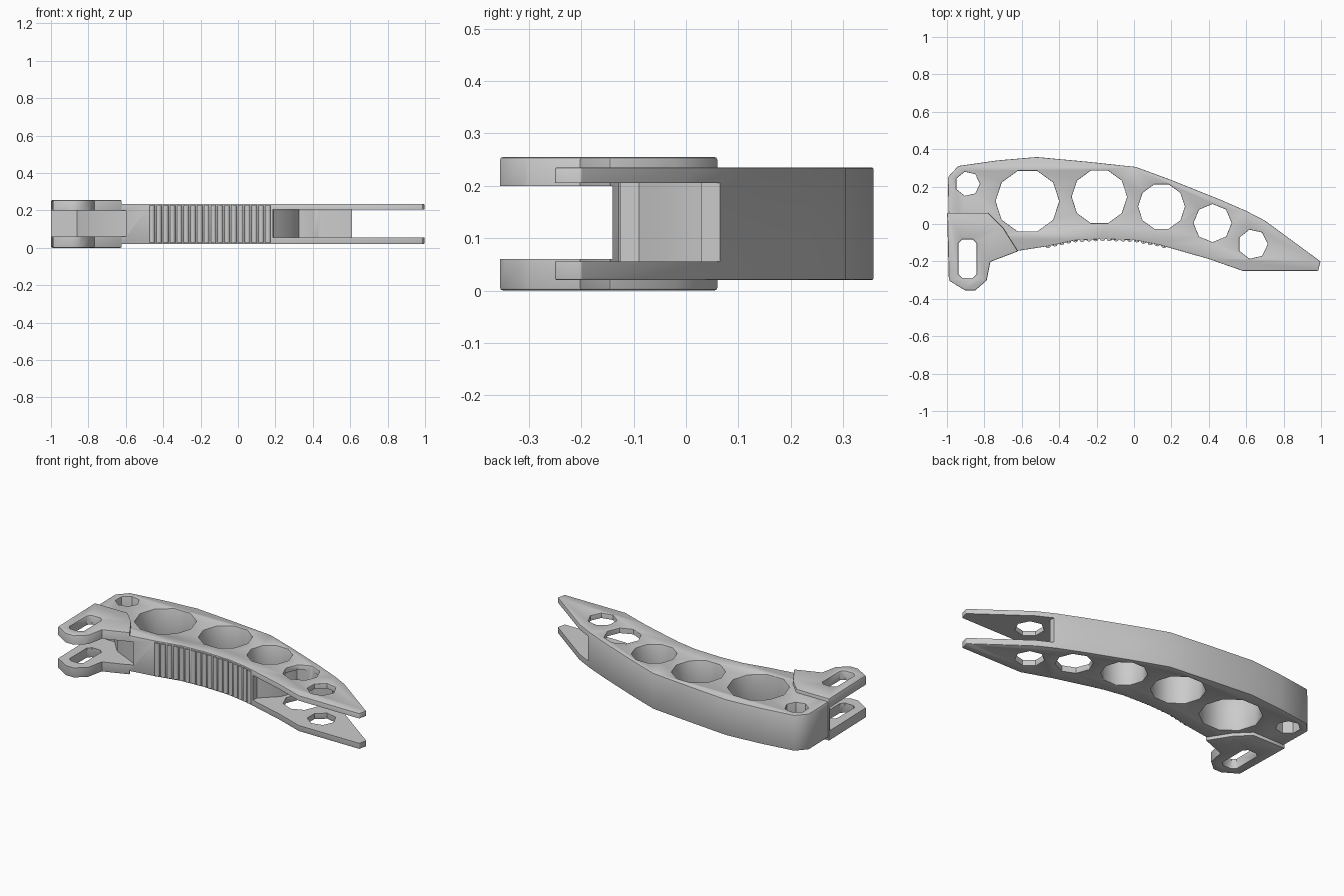
import bpy, bmesh, math

if "Cube" in bpy.data.objects:
    bpy.data.objects.remove(bpy.data.objects["Cube"])

MID_Z = 0.1275


def ring(cx, cy, r, n=10):
    return [(cx + r * math.cos(2 * math.pi * i / n), cy + r * math.sin(2 * math.pi * i / n))
            for i in range(n)]


def slot_ring(grow=0.0):
    # Elongated opening with clipped corners
    x, y, c = 0.05 - grow, 0.105 - grow, 0.02
    pts = [(x, y - c), (x - c, y), (-x + c, y), (-x, y - c),
           (-x, -y + c), (-x + c, -y), (x - c, -y), (x, -y + c)]
    return [(px - 0.89, py - 0.185) for px, py in pts]


def plate(name, loops, z0, z1, bevel=0.0):
    # Filled outline with holes, extruded to a slab
    cu = bpy.data.curves.new(name, 'CURVE')
    cu.dimensions = '2D'
    cu.fill_mode = 'BOTH'
    cu.extrude = (z1 - z0) / 2
    for pts in loops:
        sp = cu.splines.new('POLY')
        sp.points.add(len(pts) - 1)
        for p, (x, y) in zip(sp.points, pts):
            p.co = (x, y, 0, 1)
        sp.use_cyclic_u = True
    ob = bpy.data.objects.new(name, cu)
    bpy.context.collection.objects.link(ob)
    activate(ob)
    bpy.ops.object.convert(target='MESH')
    ob = bpy.context.object
    bm = bmesh.new()
    bm.from_mesh(ob.data)
    bmesh.ops.remove_doubles(bm, verts=bm.verts, dist=1e-5)
    bmesh.ops.translate(bm, verts=bm.verts, vec=(0, 0, (z0 + z1) / 2))
    bmesh.ops.dissolve_limit(bm, angle_limit=0.01, verts=bm.verts, edges=bm.edges)
    bmesh.ops.recalc_face_normals(bm, faces=bm.faces)
    bm.to_mesh(ob.data)
    bm.free()
    if bevel:
        m = ob.modifiers.new('soft_edges', 'BEVEL')
        m.width, m.segments = bevel, 2
        m.limit_method, m.angle_limit = 'ANGLE', math.radians(60)
    return ob


def activate(ob):
    bpy.ops.object.select_all(action='DESELECT')
    ob.select_set(True)
    bpy.context.view_layer.objects.active = ob


def cut(ob, cutters):
    for c in cutters:
        m = ob.modifiers.new('cut', 'BOOLEAN')
        m.operation, m.solver, m.object = 'DIFFERENCE', 'EXACT', c
    activate(ob)
    for m in list(ob.modifiers):
        bpy.ops.object.modifier_apply(modifier=m.name)
    bpy.ops.object.shade_smooth_by_angle(angle=math.radians(42))


# Curved main frame with its row of shrinking holes
front_edge = [(0.58, -0.25), (0.4, -0.187), (0.27, -0.15), (0.13, -0.11), (0, -0.086),
              (-0.17, -0.08), (-0.32, -0.088), (-0.47, -0.12)]
outline = [(-0.995, 0.25), (-0.94, 0.31), (-0.73, 0.34), (-0.52, 0.358), (-0.25, 0.333),
           (0.01, 0.305), (0.2, 0.235), (0.45, 0.135), (0.6, 0.07), (0.7, 0.018),
           (0.997, -0.2), (0.985, -0.25)] + front_edge + [
           (-0.62, -0.143), (-0.77, -0.2), (-0.79, -0.3), (-0.85, -0.352), (-0.9, -0.352),
           (-0.985, -0.3)]
holes = [ring(-0.57, 0.122, 0.17), ring(-0.185, 0.145, 0.148), ring(0.147, 0.093, 0.125),
         ring(0.42, 0.005, 0.102, 8), ring(0.635, -0.108, 0.08, 7),
         ring(-0.89, 0.215, 0.066, 7), slot_ring()]
frame = plate('frame', [outline] + holes, 0.02, 0.235, 0.007)

# Thicker pad around the rear lug
pad_outline = [(-0.999, 0.06), (-0.78, 0.06), (-0.7, -0.02), (-0.62, -0.146), (-0.768, -0.202),
               (-0.788, -0.302), (-0.849, -0.355), (-0.902, -0.355), (-0.99, -0.302)]
pad = plate('lug_pad', [pad_outline, slot_ring(0.002)], 0.0, 0.255, 0.016)

# Gaps that split both ends into forks
lug_gap = plate('lug_gap_cutter', [[(-1.1, 0.05), (-0.86, 0.05), (-0.78, -0.04), (-0.6, -0.125),
                                    (-0.6, -0.5), (-1.1, -0.5)]], 0.06, 0.2)
tip_gap = plate('tip_gap_cutter', [[(0.17, -0.4), (0.19, -0.09), (0.285, 0.0), (0.325, 0.1),
                                    (0.45, 0.1), (0.61, 0.03), (0.61, 0.5), (1.2, 0.5),
                                    (1.2, -0.4)]], 0.055, 0.205)
cut(frame, [lug_gap, tip_gap])
cut(pad, [lug_gap])
for c in (lug_gap, tip_gap):
    bpy.data.objects.remove(c)

# Finger-grip ribs along the concave front wall
arc = sorted(front_edge)


def edge_y(x):
    for (x0, y0), (x1, y1) in zip(arc, arc[1:]):
        if x0 <= x <= x1:
            return y0 + (y1 - y0) * (x - x0) / (x1 - x0)


for i in range(18):
    x = -0.46 + i * 0.0365
    rib = plate('grip_rib', [ring(x, edge_y(x) + 0.005, 0.016, 8)], 0.028, 0.227)
    activate(rib)
    bpy.ops.object.shade_smooth_by_angle(angle=math.radians(50))
